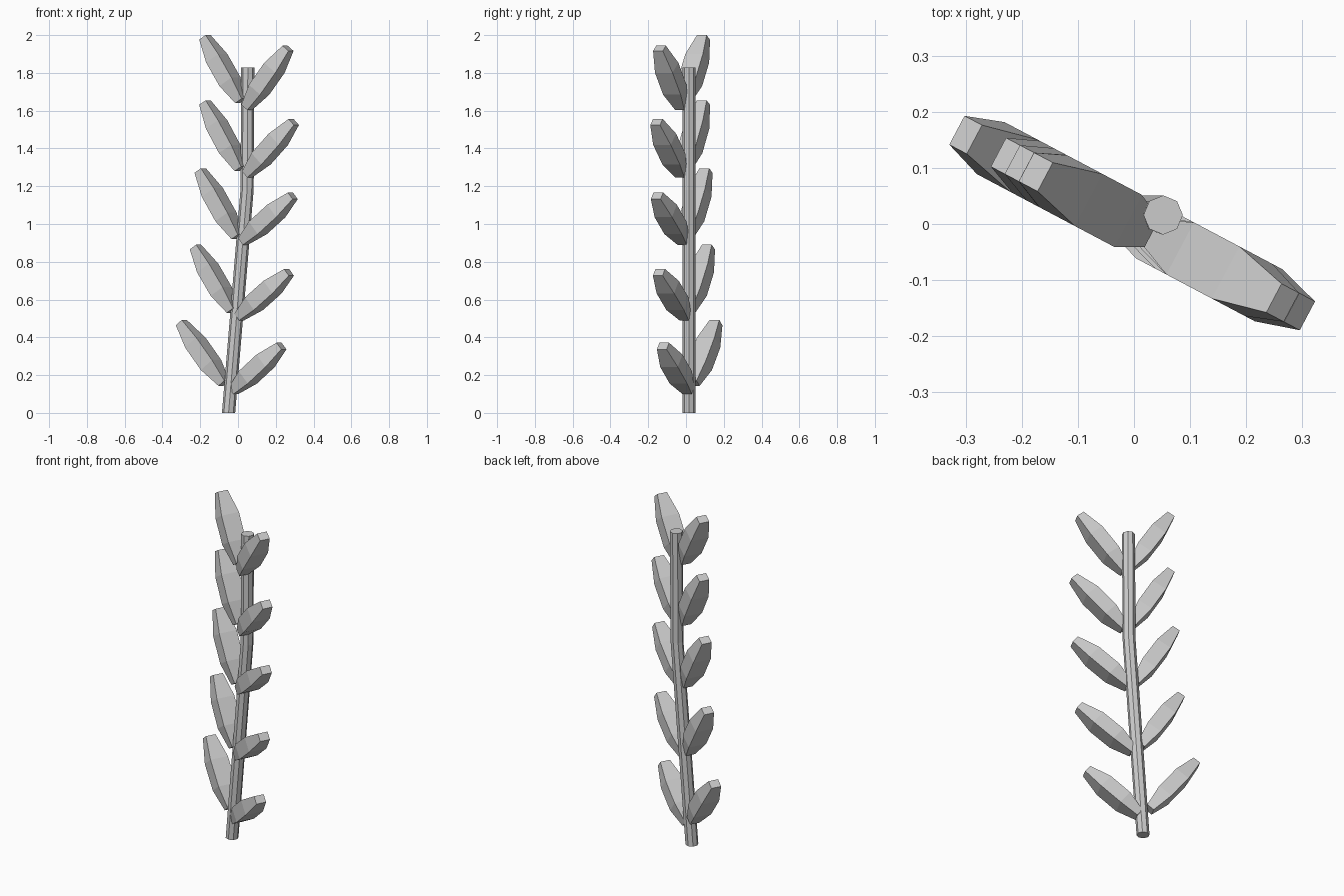
import bpy, bmesh, math
from mathutils import Vector

if "Cube" in bpy.data.objects:
    bpy.data.objects.remove(bpy.data.objects["Cube"])

PLANE = math.radians(-27.9)                       # leaves share one vertical plane
OUT = Vector((math.cos(PLANE), math.sin(PLANE), 0))
SIDE = Vector((-OUT.y, OUT.x, 0))


def loft(name, rings):
    """Skin a list of equal-length point rings and cap both ends."""
    bm = bmesh.new()
    loops = [[bm.verts.new(p) for p in ring] for ring in rings]
    n = len(loops[0])
    for a, b in zip(loops, loops[1:]):
        for i in range(n):
            j = (i + 1) % n
            bm.faces.new((a[i], a[j], b[j], b[i]))
    bm.faces.new(loops[0])
    bm.faces.new(loops[-1])
    bmesh.ops.recalc_face_normals(bm, faces=bm.faces)
    mesh = bpy.data.meshes.new(name)
    bm.to_mesh(mesh)
    bm.free()
    ob = bpy.data.objects.new(name, mesh)
    bpy.context.collection.objects.link(ob)
    return ob


def leaf(name, x0, z0, x1, z1):
    """Blunt four-sided leaf from base (x0, z0) to tip (x1, z1)."""
    base = OUT * (x0 / OUT.x) + Vector((0, 0, z0))
    tip = OUT * (x1 / OUT.x) + Vector((0, 0, z1))
    up = SIDE.cross((tip - base).normalized())
    rings = []
    # position along leaf, width, thickness
    for t, w, h in ((0, .055, .045), (.3, .105, .085), (.67, .105, .085), (1, .058, .045)):
        c = base.lerp(tip, t)
        rings.append([c + SIDE * (w / 2 * a) + up * (h / 2 * b)
                      for a, b in ((-1, -1), (1, -1), (1, 1), (-1, 1))])
    loft(name, rings)


# Stem: octagonal tube with a slight bend
stem_path = [(-.05, 0), (.048, 1.18), (.052, 1.828)]
loft("stem", [[(x + .035 * math.cos(k * math.pi / 4),
                .016 + .035 * math.sin(k * math.pi / 4), z) for k in range(8)]
              for x, z in stem_path])

# Leaf pairs, bottom to top: base x, base z, tip x, tip z
right = [(-.024, .117, .23, .354), (.006, .507, .27, .744), (.026, .907, .29, 1.149),
         (.048, 1.262, .295, 1.54), (.046, 1.617, .265, 1.93)]
left = [(-.075, .157, -.30, .478), (-.03, .542, -.225, .878), (-.005, .932, -.20, 1.283),
        (.012, 1.292, -.175, 1.643), (.015, 1.652, -.175, 1.988)]
for i, (r, l) in enumerate(zip(right, left), 1):
    leaf(f"right_leaf_{i}", *r)
    leaf(f"left_leaf_{i}", *l)
